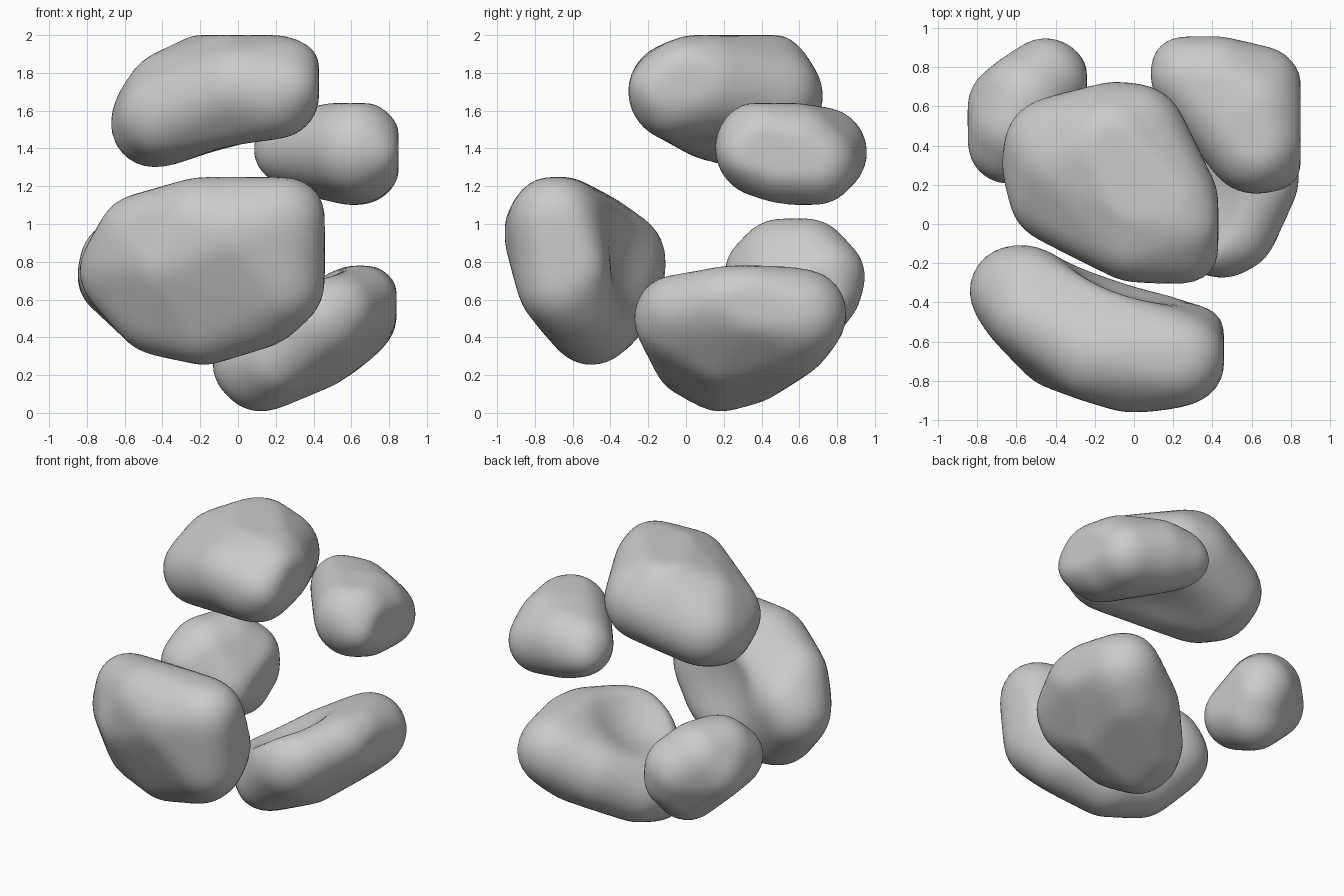
import bpy
import bmesh
from math import exp, log
from mathutils import Matrix, Vector
from mathutils.bvhtree import BVHTree

default_cube = bpy.data.objects.get("Cube")
if default_cube:
    bpy.data.objects.remove(default_cube, do_unlink=True)

# One plain grey for every lobe
grey = bpy.data.materials.new("plain grey")
grey.use_nodes = True
grey_value = (0.6, 0.6, 0.6, 1)
grey.diffuse_color = grey_value
for node in grey.node_tree.nodes:
    if node.type == "BSDF_PRINCIPLED":
        node.inputs["Base Color"].default_value = grey_value

SOFTNESS = 20   # how tightly the rim of a hollow is rounded


def hull_tree(balls):
    """Skin a group of balls with one convex surface."""
    bm = bmesh.new()
    for x, y, z, radius in balls:
        bmesh.ops.create_icosphere(bm, subdivisions=4, radius=radius,
                                   matrix=Matrix.Translation((x, y, z)))
    points = [vert.co.copy() for vert in bm.verts]
    bm.clear()
    for point in points:
        bm.verts.new(point)
    bmesh.ops.convex_hull(bm, input=bm.verts)
    bm.normal_update()
    tree = BVHTree.FromBMesh(bm)
    bm.free()
    return tree


def press_hollow(verts, centre, radius):
    """Push the inner face out of a ball, leaving a soft dish."""
    for vert in verts:
        offset = vert.co - centre
        distance = offset.length
        pushed = log(exp(SOFTNESS * distance) + exp(SOFTNESS * radius)) / SOFTNESS
        vert.co = centre + offset * (pushed / distance)


def make_lobe(name, balls, low, high, hollow=None):
    """Wrap an even sphere onto the skin, dish it and flatten it at its limits."""
    tree = hull_tree(balls)
    origin = sum((Vector(ball[:3]) for ball in balls), Vector()) / len(balls)
    bm = bmesh.new()
    bmesh.ops.create_icosphere(bm, subdivisions=5, radius=1)
    for vert in bm.verts:
        hit = tree.ray_cast(origin, vert.co.normalized())[0]
        vert.co = hit if hit else origin
    if hollow:
        press_hollow(bm.verts, Vector(hollow[:3]), hollow[3])
    for vert in bm.verts:
        for axis in range(3):
            vert.co[axis] = max(low[axis], min(high[axis], vert.co[axis]))
    for _ in range(4):
        bmesh.ops.smooth_vert(bm, verts=bm.verts, factor=0.5,
                              use_axis_x=True, use_axis_y=True, use_axis_z=True)
    mesh = bpy.data.meshes.new(name)
    bm.to_mesh(mesh)
    bm.free()
    mesh.materials.append(grey)
    for polygon in mesh.polygons:
        polygon.use_smooth = True
    lobe = bpy.data.objects.new(name, mesh)
    bpy.context.scene.collection.objects.link(lobe)


# Wide curved lobe at the front
make_lobe("front_lobe", [
    (.23, -.69, 1.02, .25), (0, -.7, .95, .27), (.23, -.66, .68, .24),
    (.12, -.58, .58, .24), (-.18, -.5, .49, .24), (-.42, -.44, .54, .24),
    (-.2, -.66, 1, .25), (-.36, -.58, .8, .27), (.34, -.56, .78, .15),
    (-.53, -.47, .95, .21), (-.58, -.44, .78, .21),
    (-.55, -.34, .82, .24), (-.61, -.34, .75, .24)],
    (-.85, -.96, .25), (.46, -.1, 1.25), (.1, .15, .85, .54))

# Cap lobe at the top, drooping towards one side
make_lobe("top_lobe", [
    (.19, -.06, 1.69, .25), (0, -.06, 1.72, .24), (.17, .1, 1.74, .27),
    (0, .15, 1.75, .28), (-.12, .4, 1.75, .28), (-.1, .47, 1.68, .26),
    (0, .45, 1.68, .27), (-.44, .3, 1.53, .24), (-.42, .4, 1.57, .25),
    (-.4, .14, 1.57, .24), (-.36, .3, 1.68, .24),
    (.25, 0, 1.77, .22), (.27, -.13, 1.72, .18)],
    (-.68, -.31, 1.29), (.43, .73, 2), (.15, .2, .85, .57))

# Small lobe at the upper back
make_lobe("upper_back_lobe", [
    (.28, .75, 1.4, .2), (.42, .72, 1.38, .24), (.6, .58, 1.37, .27),
    (.62, .41, 1.4, .26), (.64, .69, 1.32, .22), (.64, .5, 1.34, .23),
    (.7, .33, 1.38, .17), (.24, .8, 1.38, .16), (.48, .45, 1.38, .16)],
    (.07, .15, 1.1), (.85, .96, 1.64))

# Dished lobe at the bottom, rising on the left side
make_lobe("bottom_lobe", [
    (.12, .18, .23, .23), (.08, .2, .26, .22), (.15, .33, .26, .22),
    (.2, .03, .28, .2), (.35, .5, .4, .24), (.5, .55, .4, .22),
    (.6, .61, .52, .25), (.64, .35, .57, .23), (.66, .2, .6, .18),
    (.45, -.04, .5, .24), (.38, -.03, .47, .23), (.53, -.04, .54, .2),
    (.4, .2, .37, .25)],
    (-.14, -.28, 0), (.84, .86, .78), (.1, .15, .98, .47))

# Egg-shaped lobe at the lower back
make_lobe("lower_back_lobe", [
    (-.64, .41, .74, .21), (-.6, .5, .79, .24), (-.45, .73, .72, .22),
    (-.55, .64, .79, .24), (-.46, .64, .56, .22), (-.42, .74, .64, .19),
    (-.45, .5, .62, .22), (-.63, .6, .72, .22)],
    (-.85, .19, .33), (-.24, .95, 1.03))
